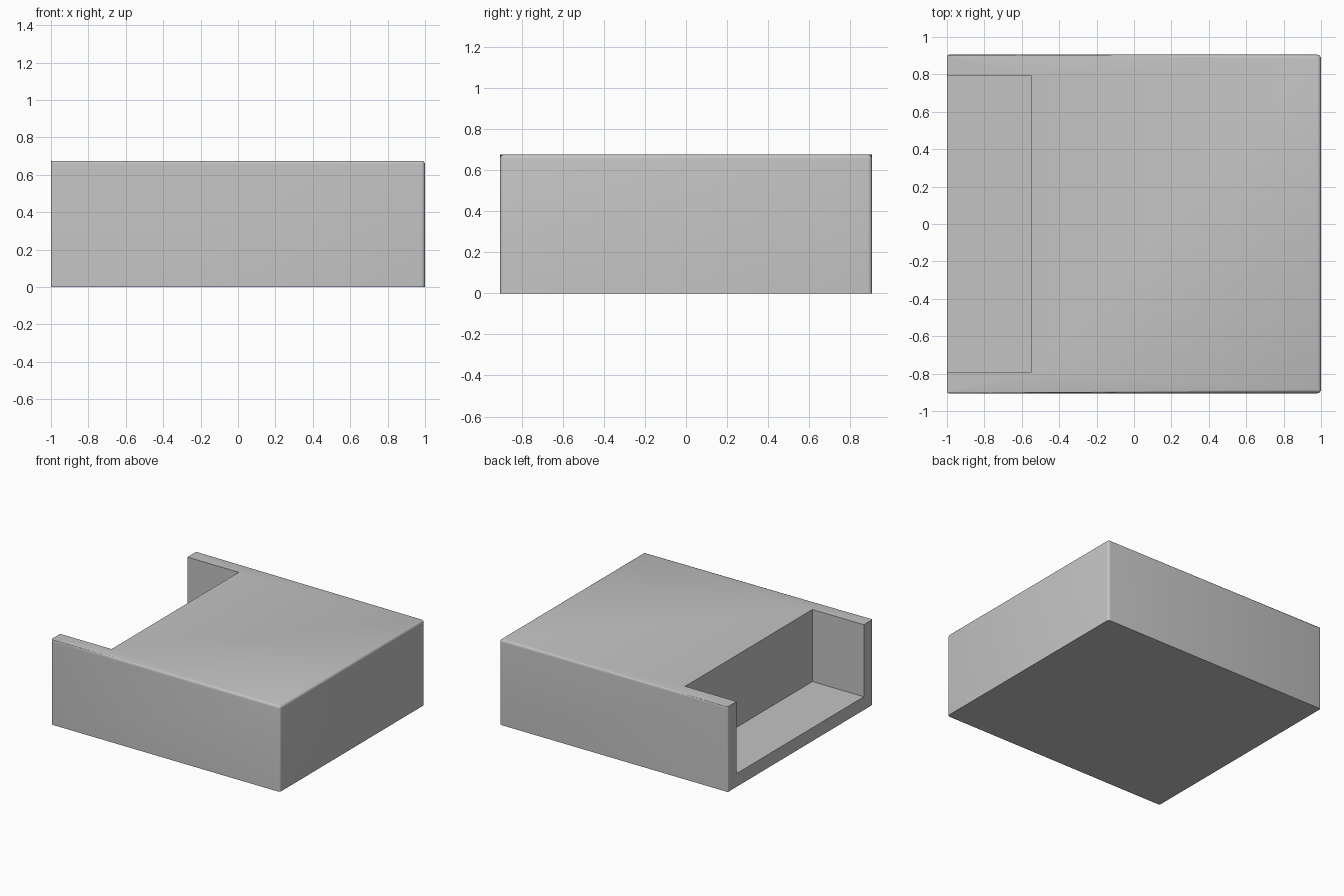
import bpy, bmesh

if "Cube" in bpy.data.objects:
    bpy.data.objects.remove(bpy.data.objects["Cube"])

HX, HY, H = 1.0, 0.905, 0.675     # half length, half width, height
NX, NY, FLOOR = -0.55, 0.795, 0.105  # recess back wall, half width, floor height
EPS = 1e-4

grey = bpy.data.materials.new("light_grey")
grey.diffuse_color = (0.55, 0.55, 0.55, 1)
grey.use_nodes = True
grey.node_tree.nodes["Principled BSDF"].inputs["Base Color"].default_value = grey.diffuse_color


def prism(bm, outline, z0, z1):
    """Extrude a plan outline from z0 to z1."""
    face = bm.faces.new([bm.verts.new((x, y, z0)) for x, y in outline])
    top = bmesh.ops.extrude_face_region(bm, geom=[face])["geom"]
    verts = [g for g in top if isinstance(g, bmesh.types.BMVert)]
    bmesh.ops.translate(bm, verts=verts, vec=(0, 0, z1 - z0))
    bmesh.ops.recalc_face_normals(bm, faces=bm.faces[:])


def make_object(name, outline, z0, z1, rounding=None):
    bm = bmesh.new()
    prism(bm, outline, z0, z1)
    if rounding:
        rounding(bm)
    mesh = bpy.data.meshes.new(name)
    bm.to_mesh(mesh)
    bm.free()
    mesh.materials.append(grey)
    obj = bpy.data.objects.new(name, mesh)
    bpy.context.collection.objects.link(obj)
    return obj


def round_edges(bm):
    """Round the long top edges, the right top edge and the upright corners."""
    def mid(e):
        return (e.verts[0].co + e.verts[1].co) / 2

    def bevel(edges, width):
        bmesh.ops.bevel(bm, geom=edges, offset=width, segments=4,
                        profile=0.5, affect='EDGES')

    left = [e for e in bm.edges
            if abs(mid(e).x + HX) < EPS and abs(mid(e).z - H / 2) < EPS]
    bevel(left, 0.008)
    main = []
    for e in bm.edges:
        m = mid(e)
        length = e.calc_length()
        top_side = abs(m.z - H) < EPS and abs(abs(m.y) - HY) < EPS and length > 1
        top_right = abs(m.z - H) < EPS and abs(m.x - HX) < EPS
        upright = abs(m.x - HX) < EPS and abs(m.z - H / 2) < EPS
        if top_side or top_right or upright:
            main.append(e)
    bevel(main, 0.02)


# Main block with softened edges
block = make_object("block", [(-HX, -HY), (HX, -HY), (HX, HY), (-HX, HY)],
                    0, H, round_edges)

# Cutter for the recess, open at the left side and the top
cutter = make_object("recess_cutter",
                     [(-HX - 0.2, -NY), (NX, -NY), (NX, NY), (-HX - 0.2, NY)],
                     FLOOR, H + 0.2)
cutter.hide_render = True
cutter.hide_set(True)

cut = block.modifiers.new("recess", 'BOOLEAN')
cut.operation = 'DIFFERENCE'
cut.solver = 'EXACT'
cut.object = cutter

# Apply the cut, then smooth only the rounded edges
bpy.context.view_layer.objects.active = block
block.select_set(True)
bpy.ops.object.modifier_apply(modifier=cut.name)
bpy.data.objects.remove(cutter)
bpy.ops.object.shade_smooth_by_angle(angle=0.6)
